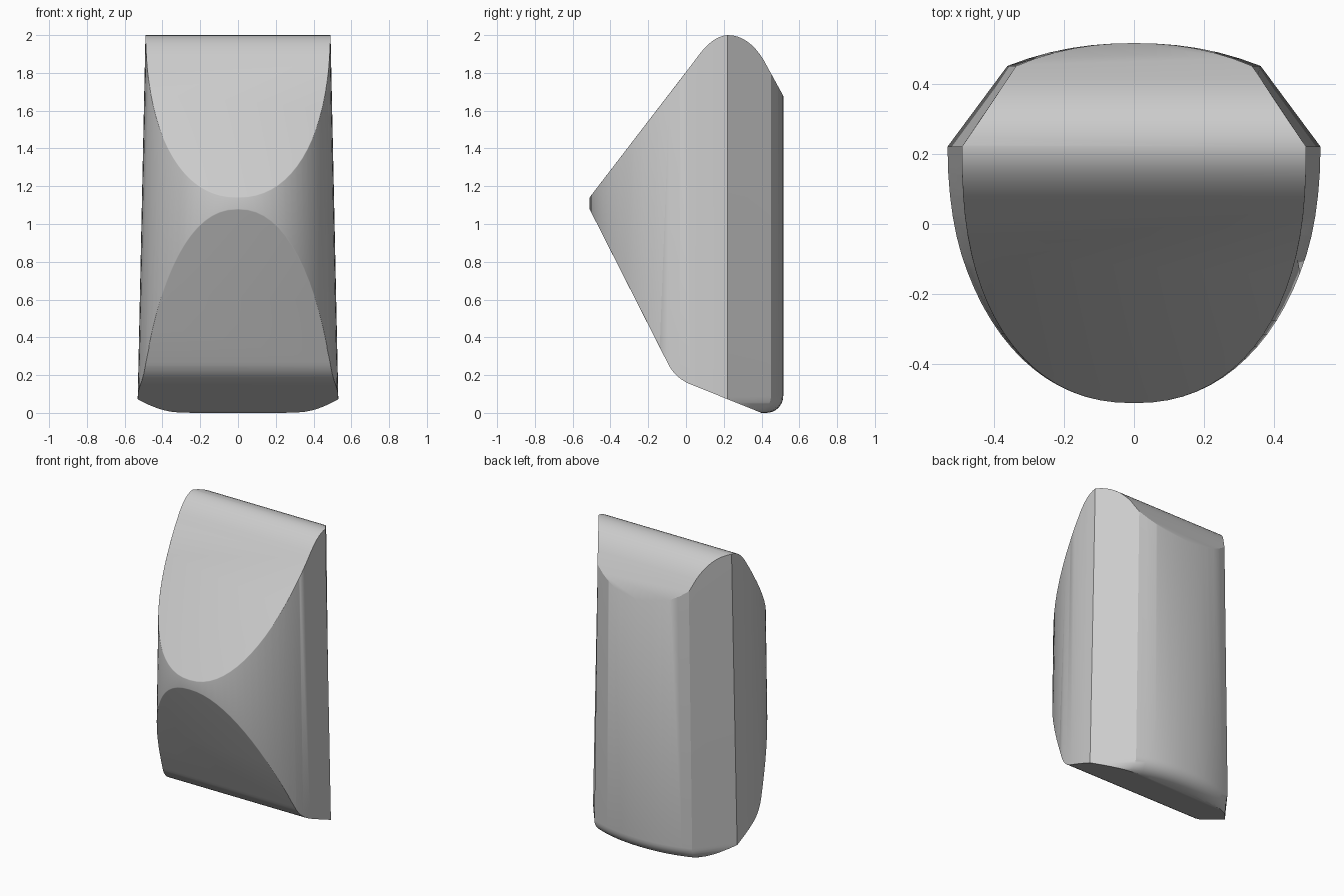
import bpy, bmesh, math
from mathutils import Vector

if "Cube" in bpy.data.objects:
    bpy.data.objects.remove(bpy.data.objects["Cube"], do_unlink=True)

grey = bpy.data.materials.new("plain_grey")
grey.use_nodes = True
colour = (0.6, 0.6, 0.6, 1)
grey.diffuse_color = colour
grey.node_tree.nodes["Principled BSDF"].inputs["Base Color"].default_value = colour


def loft(name, rings):
    """Skin a stack of closed rings and cap both ends."""
    bm = bmesh.new()
    rows = [[bm.verts.new(p) for p in ring] for ring in rings]
    n = len(rows[0])
    for a, b in zip(rows, rows[1:]):
        for i in range(n):
            j = (i + 1) % n
            bm.faces.new((a[i], a[j], b[j], b[i]))
    bm.faces.new(rows[0][::-1])
    bm.faces.new(rows[-1])
    bmesh.ops.recalc_face_normals(bm, faces=bm.faces)
    mesh = bpy.data.meshes.new(name)
    bm.to_mesh(mesh)
    bm.free()
    mesh.materials.append(grey)
    obj = bpy.data.objects.new(name, mesh)
    bpy.context.collection.objects.link(obj)
    return obj


def corner(a, b, c, steps=8):
    """Round a profile corner from a to c with control point b."""
    a, b, c = Vector(a), Vector(b), Vector(c)
    ts = [i / steps for i in range(steps + 1)]
    return [a * (1 - t) ** 2 + b * 2 * t * (1 - t) + c * t * t for t in ts]


# Plan outline: bowed front, straight corner facets, gently curved back
front = []
for i in range(41):
    t = math.pi * i / 40
    c, s = math.cos(t), math.sin(t)
    front.append((-0.53 * math.copysign(abs(c) ** 0.9, c), 0.22 - 0.73 * s ** 0.9))
back = [(0.36 - 0.06 * i, 0.515 - 0.065 * abs(1 - i / 6) ** 2.2) for i in range(13)]
outline = front + back


def plan_ring(z, inset=0):
    taper = 1 - 0.04 * z
    ring = []
    for x, y in outline:
        k = 1.005 * taper
        if y > 0.23:
            d = Vector((x * 0.35, y - 0.1)).normalized() * inset
            x, y = x - d.x, y - d.y
        ring.append((x * k, y, z))
    return ring


# Rounded lower back edge, then the tapering wall
r = 0.09
rings = [plan_ring(-0.05, r)]
for i in range(9):
    a = math.pi / 2 * i / 8
    rings.append(plan_ring(r - r * math.cos(a), r - r * math.sin(a)))
rings.append(plan_ring(2.05))
body = loft("wedge_body", rings)

# Side profile that trims the front slopes, crown and base
profile = [(-0.511, 1.08), (-0.511, 1.14)]
profile += corner((0.05, 1.87), (0.135, 1.995), (0.22, 2.0))
profile += corner((0.22, 2.0), (0.33, 2.0), (0.41, 1.87))[1:]
profile += [(0.58, 1.56), (0.58, 0), (0.40, 0)]
profile += corner((0.04, 0.145), (-0.06, 0.18), (-0.10, 0.27))
trim = loft("profile_cutter", [[(x, p[0], p[1]) for p in profile] for x in (-0.8, 0.8)])
trim.hide_render = True

cut = body.modifiers.new("trim", "BOOLEAN")
cut.operation = "INTERSECT"
cut.solver = "EXACT"
cut.object = trim
bpy.context.view_layer.objects.active = body
body.select_set(True)
trim.select_set(False)
bpy.ops.object.modifier_apply(modifier="trim")
bpy.data.objects.remove(trim, do_unlink=True)

# Soften the front ridges where the slopes meet the bowed wall
bm = bmesh.new()
bm.from_mesh(body.data)
bmesh.ops.remove_doubles(bm, verts=bm.verts, dist=0.0005)
ridges = [e for e in bm.edges if len(e.link_faces) == 2
          and e.calc_face_angle() > 0.4
          and all(v.co.y < 0.0 and 0.3 < v.co.z < 1.85 for v in e.verts)]
bmesh.ops.bevel(bm, geom=ridges, offset=0.03, segments=3, profile=0.5,
                affect="EDGES", clamp_overlap=True)
bm.to_mesh(body.data)
bm.free()
bpy.ops.object.shade_smooth_by_angle(angle=math.radians(32))
